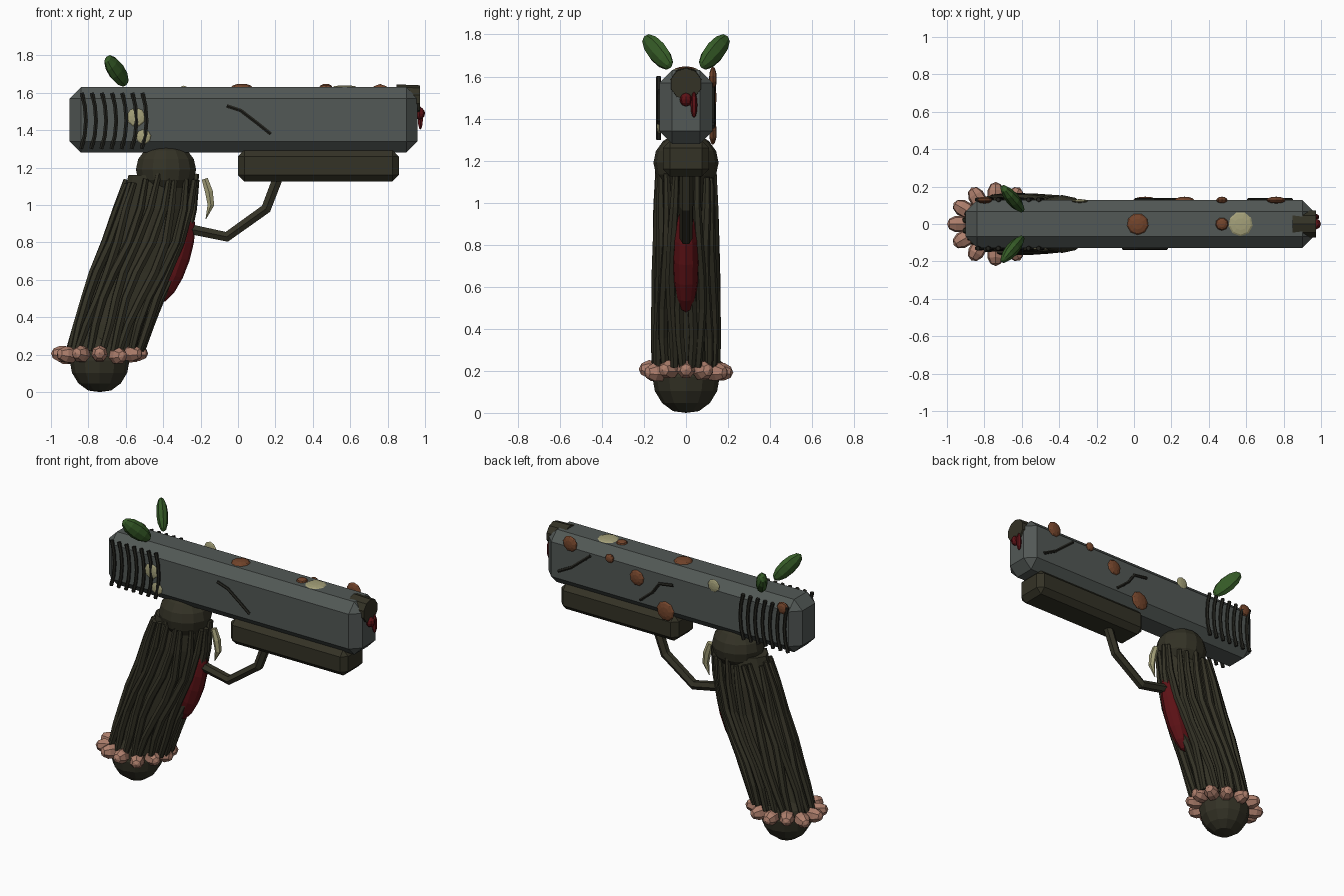
import bpy, bmesh, math, random
from mathutils import Vector

if "Cube" in bpy.data.objects:
    bpy.data.objects.remove(bpy.data.objects["Cube"])

random.seed(4)


def material(name, rgb):
    m = bpy.data.materials.new(name)
    m.diffuse_color = (*rgb, 1)
    m.use_nodes = True
    m.node_tree.nodes["Principled BSDF"].inputs["Base Color"].default_value = m.diffuse_color
    return m


METAL = material("grey_metal", (0.085, 0.098, 0.092))
BARK = material("dark_bark", (0.034, 0.032, 0.019))
CRACK = material("black_vine", (0.016, 0.016, 0.012))
RED = material("blood_red", (0.11, 0.006, 0.008))
PINK = material("pink_flesh", (0.42, 0.21, 0.15))
RUST = material("rust_brown", (0.17, 0.058, 0.024))
CREAM = material("cream", (0.37, 0.35, 0.19))
GREEN = material("leaf_green", (0.036, 0.105, 0.02))


def finish(name, bm, mat):
    me = bpy.data.meshes.new(name)
    bmesh.ops.recalc_face_normals(bm, faces=bm.faces)
    bm.to_mesh(me)
    bm.free()
    me.materials.append(mat)
    ob = bpy.data.objects.new(name, me)
    bpy.context.collection.objects.link(ob)
    return ob


def chamfer_box(name, mat, lo, hi, width):
    """Box between two corners with chamfered edges."""
    lo, hi = Vector(lo), Vector(hi)
    bm = bmesh.new()
    bmesh.ops.create_cube(bm, size=1)
    for v in bm.verts:
        v.co = (lo + hi) / 2 + v.co * (hi - lo)
    bmesh.ops.bevel(bm, geom=bm.edges[:], offset=width, segments=1,
                    affect='EDGES', profile=0.5)
    return finish(name, bm, mat)


def ball(name, mat, loc, radii, axis=(0, 0, 1), segs=10, rings=6, floor=None):
    """Faceted ellipsoid whose pole points along axis."""
    bm = bmesh.new()
    bmesh.ops.create_uvsphere(bm, u_segments=segs, v_segments=rings, radius=1)
    q = Vector(axis).to_track_quat('Z', 'Y')
    for v in bm.verts:
        v.co = q @ (v.co * Vector(radii)) + Vector(loc)
        if floor is not None:
            v.co.z = max(v.co.z, floor)
    return finish(name, bm, mat)


def tube(name, mat, points, radius, taper=None, res=1):
    """Tube along a list of points, with optional radius factors."""
    cu = bpy.data.curves.new(name, 'CURVE')
    cu.dimensions = '3D'
    cu.bevel_depth = radius
    cu.bevel_resolution = res
    cu.use_fill_caps = True
    sp = cu.splines.new('POLY')
    sp.points.add(len(points) - 1)
    for i, p in enumerate(points):
        sp.points[i].co = (*p, 1)
        sp.points[i].radius = taper[i] if taper else 1
    tmp = bpy.data.objects.new(name + "_path", cu)
    bpy.context.collection.objects.link(tmp)
    bpy.context.view_layer.update()
    me = bpy.data.meshes.new_from_object(
        tmp.evaluated_get(bpy.context.evaluated_depsgraph_get()))
    bpy.data.objects.remove(tmp)
    me.materials.clear()
    me.materials.append(mat)
    for p in me.polygons:
        p.use_smooth = False
        p.material_index = 0
    ob = bpy.data.objects.new(name, me)
    bpy.context.collection.objects.link(ob)
    return ob


# Slide and under-barrel rail
chamfer_box("slide", METAL, (-0.9, -0.127, 1.28), (0.96, 0.127, 1.63), 0.06)
chamfer_box("rail", BARK, (0.0, -0.11, 1.125), (0.86, 0.11, 1.295), 0.035)

# Muzzle plug and drips
bm = bmesh.new()
bmesh.ops.create_cone(bm, cap_ends=True, segments=10, radius1=0.08, radius2=0.075, depth=0.125)
q = Vector((1, 0, 0)).to_track_quat('Z', 'Y')
for v in bm.verts:
    v.co = q @ v.co + Vector((0.91, 0, 1.565))
finish("muzzle", bm, BARK)
ball("muzzle_drop", RED, (0.97, 0, 1.49), (0.03, 0.03, 0.032), segs=8)
ball("muzzle_drip", RED, (0.975, 0.038, 1.465), (0.016, 0.016, 0.062), segs=6)

# Grip: z, centre x, half width in x, half width in y
GRIP = [(1.16, -0.41, 0.19, 0.13), (0.98, -0.445, 0.205, 0.135),
        (0.8, -0.495, 0.215, 0.137), (0.64, -0.56, 0.215, 0.14),
        (0.5, -0.615, 0.205, 0.142), (0.36, -0.665, 0.2, 0.145),
        (0.22, -0.71, 0.195, 0.145)]

# Solid core inside the vines
bm = bmesh.new()
loops = []
for z, cx, wx, wy in GRIP:
    loops.append([])
    for k in range(12):
        a = math.tau * k / 12
        s = random.uniform(0.84, 0.93)
        loops[-1].append(bm.verts.new((cx + wx * s * math.cos(a), wy * s * math.sin(a), z)))
for a, b in zip(loops, loops[1:]):
    for k in range(12):
        bm.faces.new((a[k], a[k - 1], b[k - 1], b[k]))
bm.faces.new(loops[0])
bm.faces.new(loops[-1])
finish("grip_core", bm, BARK)

# Vines running down the grip
COUNT = 20
for i in range(COUNT):
    ang = math.tau * (i + 0.5) / COUNT
    phase = random.uniform(0, math.tau)
    path = []
    for j, (z, cx, wx, wy) in enumerate(GRIP):
        a = ang + 0.09 * math.sin(phase + j * 1.1)
        path.append((cx + wx * math.cos(a), wy * math.sin(a),
                     z + (random.uniform(-0.05, 0.01) if j == 0 else 0)))
    tube("grip_vine", BARK, path, 0.024, [0.65, 0.9, 1, 1.05, 1, 0.95, 0.8])

# Knobs at both ends of the grip
ball("grip_top_knob", BARK, (-0.385, 0, 1.19), (0.165, 0.155, 0.145), segs=14, rings=8)
ball("grip_end_knob", BARK, (-0.74, 0, 0.17), (0.16, 0.16, 0.175), segs=12, rings=8, floor=0.0)

# Fleshy buds around the grip end
for i in range(12):
    a = math.tau * i / 12
    out = Vector((math.cos(a), math.sin(a), random.uniform(-0.1, 0.1)))
    ball("grip_bud", PINK,
         (-0.74 + 0.195 * out.x, 0.16 * out.y, 0.2 + random.uniform(-0.01, 0.01)),
         (0.047, 0.047, 0.065), out, segs=7, rings=5)

# Red sac on the front of the grip
ball("grip_sac", RED, (-0.345, 0, 0.73), (0.065, 0.09, 0.265), (0.29, 0, 0.92), segs=12, rings=8)
bpy.data.objects["grip_sac"].data.update()

# Trigger guard and fang trigger
tube("trigger_guard", BARK, [(-0.3, 0, 0.88), (-0.06, 0, 0.83), (0.15, 0, 0.98), (0.215, 0, 1.15)],
     0.031, res=1)
tube("trigger", CREAM, [(-0.178, 0, 1.14), (-0.155, 0, 1.07), (-0.145, 0, 1.0), (-0.172, 0, 0.925)],
     0.024, [0.8, 1, 0.85, 0.08])

for side in (-1, 1):
    # Curved ridges at the rear of the slide
    for i in range(7):
        x = -0.835 + 0.054 * i
        path = [(x + dx, side * 0.13, z) for dx, z in
                ((0, 1.6), (0.016, 1.53), (0.022, 1.45), (0.015, 1.37), (-0.004, 1.3))]
        tube("slide_ridge", CRACK, path, 0.012)
    # Leaf sprouting from the top
    ball("leaf", GREEN, (-0.65, side * 0.135, 1.717), (0.036, 0.055, 0.112),
         (-0.55, side * 0.65, 0.75), segs=8, rings=6)

# Cracks on the slide sides
CRACKS = [
    [(-0.06, -0.128, 1.53), (0.015, -0.128, 1.505), (0.1, -0.128, 1.44), (0.175, -0.128, 1.38)],
    [(0.845, 0.128, 1.39), (0.75, 0.128, 1.44), (0.61, 0.128, 1.555)],
    [(0.245, 0.128, 1.36), (0.155, 0.128, 1.435), (0.105, 0.128, 1.505), (0.005, 0.128, 1.52)],
]
for path in CRACKS:
    tube("slide_crack", CRACK, path, 0.011)

# Growth patches: material, position, size, surface direction
UP, LEFT, RIGHT = (0, 0, 1), (0, 1, 0), (0, -1, 0)
PATCHES = [
    (RUST, (0.02, 0, 1.63), 0.058, UP), (RUST, (0.47, 0, 1.63), 0.035, UP),
    (CREAM, (0.57, 0, 1.63), 0.065, UP),
    (RUST, (0.76, 0.128, 1.595), 0.052, LEFT), (RUST, (0.47, 0.128, 1.575), 0.03, LEFT),
    (RUST, (0.27, 0.128, 1.5), 0.052, LEFT), (RUST, (0.06, 0.128, 1.335), 0.064, LEFT),
    (RUST, (-0.8, 0.128, 1.585), 0.042, LEFT), (CREAM, (-0.29, 0.123, 1.595), 0.043, LEFT),
    (CREAM, (-0.545, -0.128, 1.47), 0.05, RIGHT), (CREAM, (-0.505, -0.128, 1.365), 0.04, RIGHT),
]
for mat, loc, size, axis in PATCHES:
    ball("growth_patch", mat, loc, (size, size, 0.018 if mat == RUST else 0.01), axis, segs=9, rings=6)
